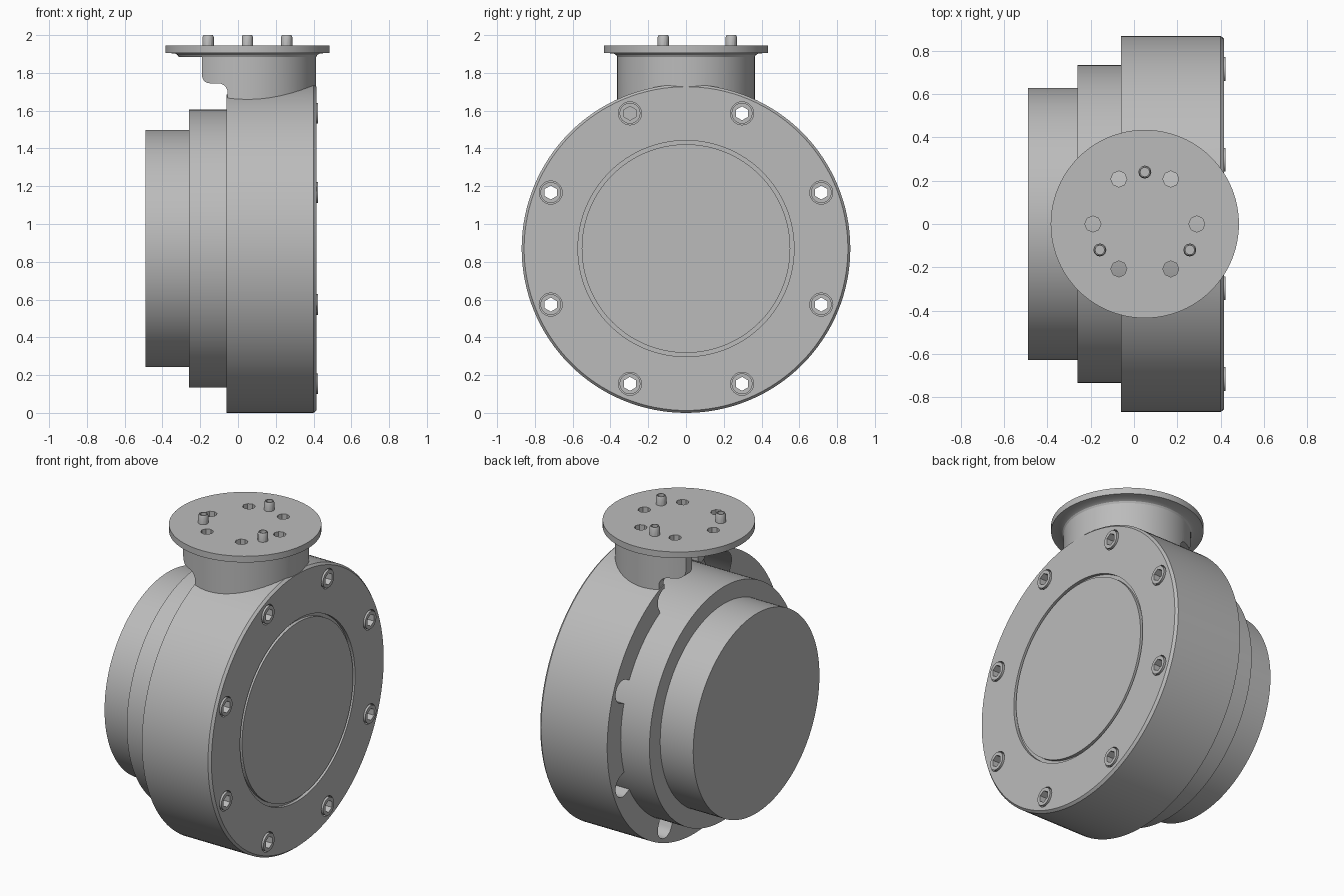
import bpy, bmesh
from math import pi, sin, cos, radians
from mathutils import Matrix, Vector

cube = bpy.data.objects.get("Cube")
if cube:
    bpy.data.objects.remove(cube)

grey = bpy.data.materials.new("plain_grey")
grey.use_nodes = True
GREY = (0.5, 0.5, 0.5, 1)
grey.diffuse_color = GREY
grey.node_tree.nodes["Principled BSDF"].inputs["Base Color"].default_value = GREY

AXIS_Z = 0.87
ALONG_X = Matrix.Translation((0, 0, AXIS_Z)) @ Matrix.Rotation(pi / 2, 4, 'Y')
PORT = Matrix.Translation((0.05, 0, 0))
BOLT_ANGLES = [radians(22.5 + 45 * i) for i in range(8)]
BOLT_R = 0.775


def finish(name, bm, matrix):
    bmesh.ops.recalc_face_normals(bm, faces=bm.faces)
    bm.transform(matrix)
    mesh = bpy.data.meshes.new(name)
    bm.to_mesh(mesh)
    bm.free()
    mesh.materials.append(grey)
    ob = bpy.data.objects.new(name, mesh)
    bpy.context.collection.objects.link(ob)
    return ob


def add_lathe(bm, profile, n, offset=(0, 0)):
    """Revolve (radius, height) points about z."""
    rings = []
    for r, h in profile:
        if r == 0:
            rings.append([bm.verts.new((offset[0], offset[1], h))] * n)
        else:
            rings.append([bm.verts.new((offset[0] + r * cos(2 * pi * k / n),
                                        offset[1] + r * sin(2 * pi * k / n), h))
                          for k in range(n)])
    for a, b in zip(rings, rings[1:]):
        for k in range(n):
            quad = [a[k], a[(k + 1) % n], b[(k + 1) % n], b[k]]
            bm.faces.new(list(dict.fromkeys(quad)))


def lathe(name, profile, matrix, n=128):
    bm = bmesh.new()
    add_lathe(bm, profile, n)
    return finish(name, bm, matrix)


def add_prism(bm, points, direction):
    """Extrude a flat polygon along a direction."""
    base = [bm.verts.new(p) for p in points]
    top = [bm.verts.new(Vector(p) + Vector(direction)) for p in points]
    bm.faces.new(base)
    bm.faces.new(top[::-1])
    for k in range(len(base)):
        bm.faces.new((base[k - 1], base[k], top[k], top[k - 1]))


def rods(name, spots, r, h0, h1, n, matrix):
    bm = bmesh.new()
    for x, y in spots:
        add_prism(bm, [(x + r * cos(2 * pi * k / n), y + r * sin(2 * pi * k / n), h0)
                       for k in range(n)], (0, 0, h1 - h0))
    return finish(name, bm, matrix)


def boolean(ob, tool, op='DIFFERENCE', keep=False):
    mod = ob.modifiers.new(op, 'BOOLEAN')
    mod.operation, mod.object, mod.solver = op, tool, 'EXACT'
    bpy.context.view_layer.objects.active = ob
    bpy.ops.object.modifier_apply(modifier=mod.name)
    if not keep:
        bpy.data.objects.remove(tool)


def polar(r, angles):
    return [(r * cos(a), r * sin(a)) for a in angles]


bolts = polar(BOLT_R, BOLT_ANGLES)

# Stepped drum, running inside the housing
drum = lathe("stepped_drum", [(0, -0.49), (0.628, -0.49), (0.628, -0.26), (0.735, -0.26),
                              (0.735, 0.34), (0, 0.34)], ALONG_X)

# Housing: cup with chamfered front rim and a circular groove in its face
housing = lathe("housing", [(0, 0.32), (0.7, 0.32), (0.7, -0.06), (0.87, -0.06), (0.87, 0.4),
                            (0.857, 0.415), (0.572, 0.415), (0.572, 0.395), (0.552, 0.395),
                            (0.552, 0.415), (0, 0.415)], ALONG_X)

# Upright neck, trimmed at the rear with rounded corners
neck = lathe("neck", [(0, 1.6), (0.364, 1.6), (0.364, 1.91), (0, 1.91)], PORT, 96)
quarter = [pi / 2 * i / 6 for i in range(7)]
outline = [(-0.6, 2.1), (-0.19, 2.1)]
outline += [(-0.15 - 0.04 * cos(a), 1.785 - 0.04 * sin(a)) for a in quarter]
outline += [(-0.105 + 0.05 * sin(a), 1.695 + 0.05 * cos(a)) for a in quarter]
outline += [(-0.055, 1.4), (-0.6, 1.4)]
bm = bmesh.new()
add_prism(bm, [(x, -1, z) for x, z in outline], (0, 2, 0))
boolean(neck, finish("neck_trim", bm, Matrix()))
boolean(housing, neck, 'UNION')

# Hollow of the neck, open to the drum
boolean(housing, lathe("neck_hollow", [(0, 1.45), (0.32, 1.45), (0.32, 2), (0, 2)], PORT, 96))

# Rounded pockets behind the screws
bm = bmesh.new()
for a in BOLT_ANGLES:
    out, side = Vector((cos(a), sin(a), 0)), Vector((-sin(a), cos(a), 0))
    shape = [(0.66, -0.07)]
    shape += [(BOLT_R + 0.07 * cos(t), 0.07 * sin(t))
              for t in [-pi / 2 + pi * i / 16 for i in range(17)]]
    shape += [(0.66, 0.07)]
    add_prism(bm, [out * u + side * v + Vector((0, 0, -0.2)) for u, v in shape], (0, 0, 0.47))
boolean(housing, finish("pockets", bm, ALONG_X))

# Counterbores, hollow hex socket screws
boolean(housing, rods("counterbores", bolts, 0.061, 0.36, 0.6, 32, ALONG_X))
screws = rods("socket_screws", bolts, 0.055, 0.345, 0.424, 32, ALONG_X)
hexes = rods("hex_sockets", bolts, 0.037, 0.1, 0.6, 6, ALONG_X)
boolean(housing, hexes, keep=True)
boolean(screws, hexes)

# Round mounting flange with a small fillet below and six holes
flange = lathe("mounting_flange", [(0, 1.905), (0.325, 1.905), (0.325, 1.885), (0.364, 1.885),
                                   (0.37, 1.895), (0.385, 1.903), (0.435, 1.906),
                                   (0.435, 1.945), (0, 1.945)], PORT, 96)
holes = polar(0.24, [radians(60 * i) for i in range(6)])
boolean(flange, rods("flange_holes", holes, 0.037, 1.8, 2.1, 8, PORT))

# Three studs with a blind hole on the flange
bm = bmesh.new()
for spot in polar(0.24, [radians(90 + 120 * i) for i in range(3)]):
    add_lathe(bm, [(0, 1.93), (0.03, 1.93), (0.03, 1.99), (0.025, 2.0),
                   (0.02, 2.0), (0.02, 1.96), (0, 1.96)], 12, spot)
studs = finish("studs", bm, PORT)

# Smooth round surfaces, crisp edges
for ob in (drum, housing, screws, flange, studs):
    bpy.ops.object.select_all(action='DESELECT')
    ob.select_set(True)
    bpy.context.view_layer.objects.active = ob
    bpy.ops.object.shade_smooth_by_angle(angle=radians(28))
